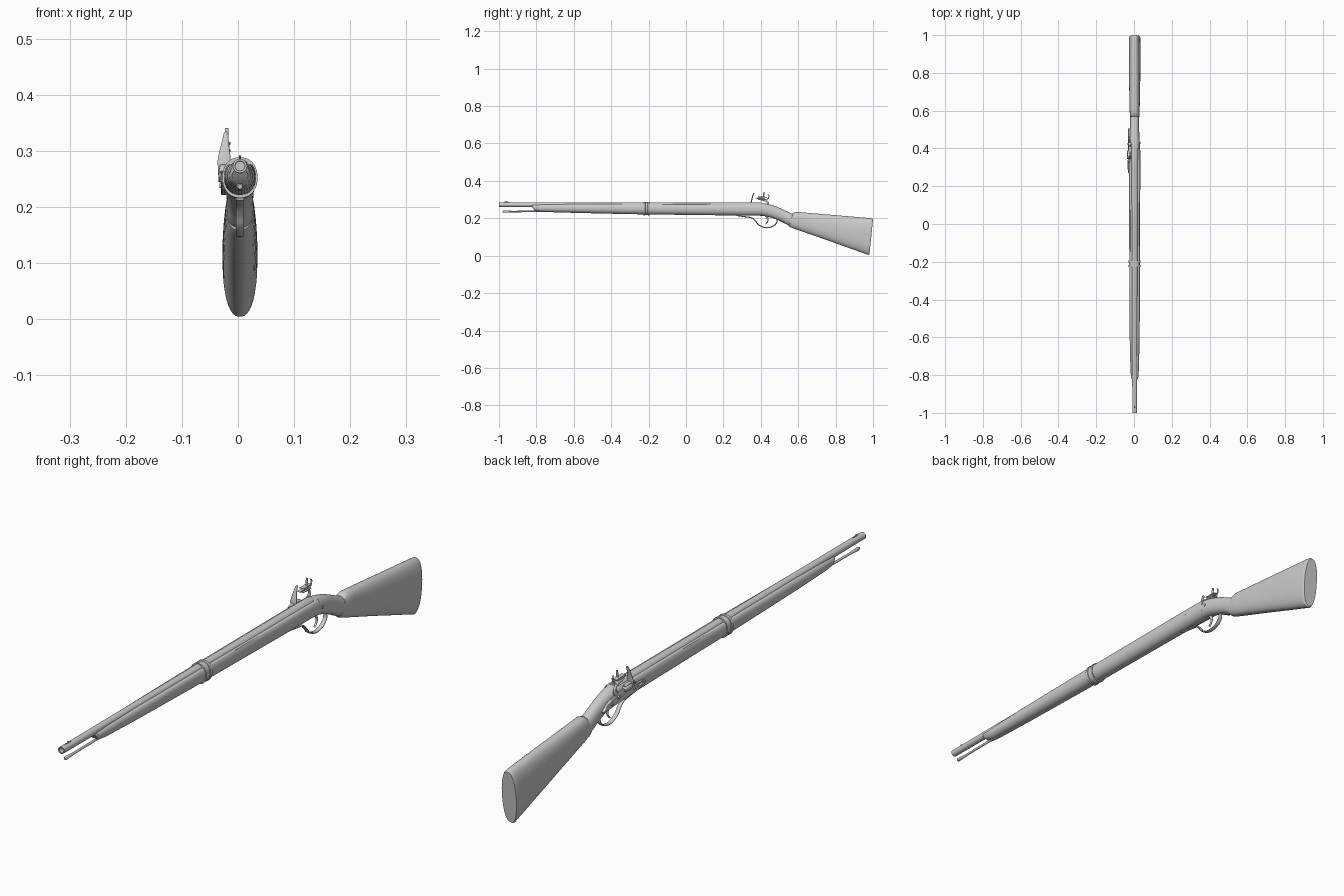
import bpy, bmesh, math
from mathutils import Matrix, Vector

CX = 0.0035    # centre plane of the stock
LX = -0.024    # centre plane of the lock parts


def finish(name, bm):
    bmesh.ops.recalc_face_normals(bm, faces=bm.faces)
    me = bpy.data.meshes.new(name)
    bm.to_mesh(me)
    bm.free()
    ob = bpy.data.objects.new(name, me)
    bpy.context.collection.objects.link(ob)
    return ob


def loft(name, secs, x=CX, power=2.0, clip=None, n=32):
    """Skin oval sections: (y_top, z_top, y_bottom, z_bottom, half_width[, x])."""
    bm = bmesh.new()
    rings = []
    for s in secs:
        yt, zt, yb, zb, hw = s[:5]
        cx = s[5] if len(s) > 5 else x
        ring = []
        for i in range(n):
            a = 2 * math.pi * (i + 0.5) / n
            c, d = math.cos(a), math.sin(a)
            u = math.copysign(abs(c) ** (2 / power), c)
            v = math.copysign(abs(d) ** (2 / power), d)
            z = (zt + zb) / 2 + v * (zt - zb) / 2
            if clip:
                z = min(z, clip)
            ring.append(bm.verts.new((cx + u * hw, (yt + yb) / 2 + v * (yt - yb) / 2, z)))
        rings.append(ring)
    for a, b in zip(rings, rings[1:]):
        for i in range(n):
            bm.faces.new((a[i], a[(i + 1) % n], b[(i + 1) % n], b[i]))
    bm.faces.new(rings[0])
    bm.faces.new(rings[-1])
    return finish(name, bm)


def lathe(name, prof, **kw):
    """Round part along y from (y, centre_z, radius)."""
    return loft(name, [(y, z + r, y, z - r, r) for y, z, r in prof], **kw)


def spline(pts, steps=6):
    out = []
    for i in range(len(pts) - 1):
        p = [Vector(pts[max(0, min(len(pts) - 1, i + k))]) for k in (-1, 0, 1, 2)]
        for j in range(steps):
            t = j / steps
            out.append(0.5 * (2 * p[1] + (p[2] - p[0]) * t + (2 * p[0] - 5 * p[1] + 4 * p[2] - p[3]) * t * t
                              + (3 * p[1] - p[0] - 3 * p[2] + p[3]) * t ** 3))
    return out + [Vector(pts[-1])]


def strip(name, pts, hw, **kw):
    """Bent bar in the yz plane through (y, z, half_thickness)."""
    path = spline(pts)
    secs = []
    for i, p in enumerate(path):
        d = path[min(i + 1, len(path) - 1)] - path[max(i - 1, 0)]
        nrm = Vector((-d.y, d.x)).normalized() * p.z
        secs.append((p.x + nrm.x, p.y + nrm.y, p.x - nrm.x, p.y - nrm.y, hw))
    return loft(name, secs, n=16, **kw)


def disc(name, x0, x1, y, z, r):
    bm = bmesh.new()
    bmesh.ops.create_cone(bm, cap_ends=True, segments=20, radius1=r, radius2=r * 0.8, depth=abs(x1 - x0),
                          matrix=Matrix.Translation(((x0 + x1) / 2, y, z)) @ Matrix.Rotation(-math.pi / 2, 4, 'Y'))
    return finish(name, bm)


# Barrel with open bore, ramrod, front sight
lathe("barrel", [(-0.9, .273, .008), (-0.999, .273, .008), (-1, .273, .009), (-1, .273, .0125), (-0.97, .273, .0125),
                 (-0.8, .2725, .013), (-0.2, .270, .0155), (0.3, .267, .0185), (0.395, .266, .0195), (0.41, .266, .016)])
lathe("ramrod", [(-0.98, .236, .004), (-0.975, .236, .0062), (-0.95, .236, .0055), (-0.93, .236, .0042), (-0.7, .238, .0042)], n=16)
loft("front_sight", [(-.975, .286, -.975, .28, .0015), (-.962, .293, -.962, .28, .002),
                     (-.945, .286, -.945, .28, .002)], n=12)

# Forestock with a channel for the barrel
loft("forestock", [(-.83, .268, -.81, .243, .014), (-.825, .274, -.80, .237, .019), (-.77, .276, -.77, .234, .0225),
                   (-.6, .281, -.6, .229, .0265), (-.3, .285, -.3, .222, .0285), (0, .286, 0, .218, .029),
                   (.25, .286, .25, .215, .030), (.38, .286, .38, .214, .030), (.42, .284, .41, .213, .029)],
     clip=.276, power=2.2)

# Wrist and buttstock
top = spline([(.39, .281), (.43, .278), (.48, .264), (.53, .242), (.575, .222), (.65, .20)], 4)
bot = spline([(.39, .214), (.42, .211), (.46, .202), (.51, .183), (.55, .162), (.6, .15)], 4)
wid = spline([(.39, .029), (.43, .0275), (.48, .025), (.53, .0235), (.58, .024), (.65, .02)], 4)
loft("wrist", [(t.x, t.y, b.x, b.y, w.y) for t, b, w in zip(top, bot, wid)], power=2.1)
loft("buttstock", [(.567, .222, .548, .164, .018), (.575, .230, .55, .158, .0235), (.59, .234, .557, .153, .0255),
                   (.62, .232, .59, .14, .0265), (.75, .221, .74, .088, .0295), (.88, .210, .86, .045, .031),
                   (.985, .201, .965, .008, .031), (.995, .199, .974, .004, .0305), (1, .194, .981, .008, .028)],
     power=2.3, n=40)

# Barrel band: flat sleeve with two raised rims
prof = [(-.228, 0), (-.228, .003), (-.218, .003), (-.217, .001), (-.205, .001), (-.204, .003), (-.194, .003), (-.194, 0)]
loft("barrel_band", [(y, .2855 + d, y, .219 - d, .0285 + d) for y, d in prof], power=2.2)

# Trigger guard and trigger
strip("trigger_guard", [(.27, .214, .002), (.32, .208, .003), (.352, .202, .003), (.372, .185, .003), (.39, .164, .003),
                        (.425, .150, .003), (.462, .156, .003), (.484, .175, .003), (.488, .195, .003),
                        (.50, .189, .003), (.53, .172, .002)], .0075, power=3)
strip("trigger", [(.425, .218, .006), (.436, .200, .005), (.437, .184, .003), (.425, .168, .002)], .004)

# Lock plate and its screws
strip("lock_plate", [(.27, .248, .004), (.29, .247, .012), (.34, .246, .017), (.42, .244, .018), (.47, .236, .013),
                     (.505, .224, .003)], .005, x=-.0255, power=4)
for y, z in ((.315, .248), (.46, .238)):
    disc("lock_screw", -.029, -.033, y, z, .005)

# Priming pan, frizzen and frizzen spring
loft("pan", [(.345, .268, .345, .262, .008), (.352, .271, .352, .253, .011), (.385, .271, .385, .253, .011),
             (.392, .268, .392, .262, .008)], x=-.025, power=3)
blade = [(.347, .268, .011, -.0245), (.347, .280, .0125, -.0245), (.351, .298, .0095, -.024),
         (.356, .318, .006, -.0225), (.361, .331, .004, -.0215), (.362, .334, .0015, -.0215)]
loft("frizzen", [(y + .003, z, y - .003, z, w, x) for y, z, w, x in blade], power=3, n=16)
strip("frizzen_foot", [(.385, .273, .002), (.36, .274, .003), (.335, .27, .004), (.325, .262, .003)], .007, x=-.026)
strip("frizzen_spring", [(.335, .258, .002), (.305, .259, .002), (.29, .254, .003), (.31, .247, .002), (.34, .246, .002)],
      .003, x=-.0315)

# Cock with jaws, flint, jaw screw and thumb spur
strip("cock_body", [(.418, .240, .008), (.426, .254, .011), (.438, .272, .007), (.436, .287, .005), (.422, .297, .006),
                    (.400, .300, .004)], .0045, x=-.026)
strip("cock_spur", [(.428, .296, .004), (.440, .308, .003), (.443, .322, .0025), (.437, .329, .001)], .003, x=-.021)
disc("cock_screw", -.028, -.035, .424, .250, .007)
for nm, z in (("lower_jaw", .300), ("upper_jaw", .313)):
    strip(nm, [(.384, z + .002, .001), (.395, z, .003), (.415, z, .003), (.432, z - .001, .002)], .008, x=-.021, power=3)
strip("flint", [(.372, .307, .001), (.385, .307, .003), (.42, .307, .004)], .006, x=-.021, power=4)
strip("jaw_screw", [(.41, .298, .003), (.413, .316, .003), (.415, .324, .0045), (.416, .332, .0035), (.417, .340, .002)],
      .0035, x=-.020)

# Side screws opposite the lock
for y, z in ((.32, .25), (.43, .245)):
    disc("side_screw", .0295, .0335, y, z, .006)

bpy.ops.object.select_all(action='SELECT')
bpy.context.view_layer.objects.active = bpy.context.selected_objects[0]
bpy.ops.object.shade_smooth_by_angle(angle=math.radians(35))
